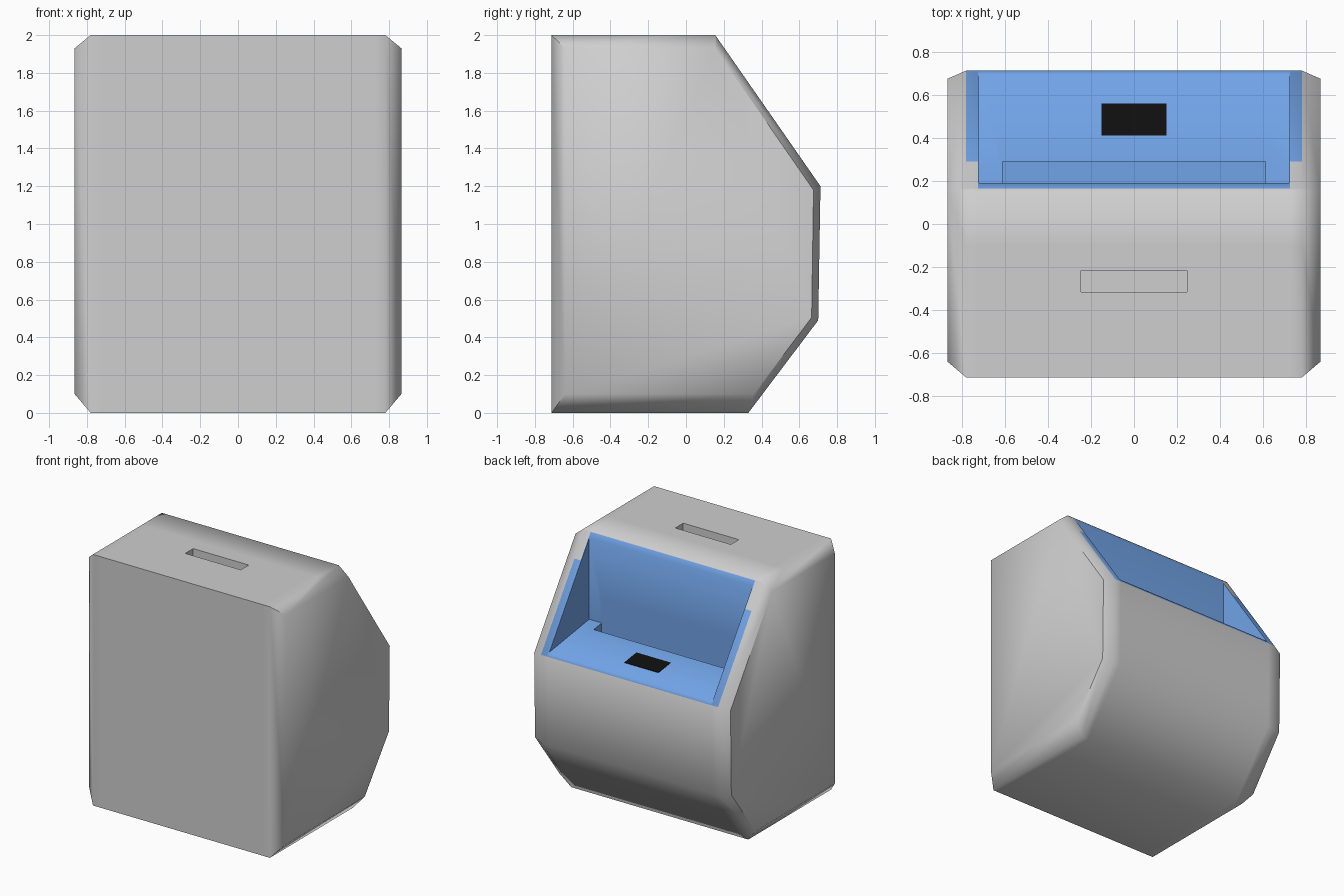
import bpy, bmesh, math
from mathutils import Vector

cube = bpy.data.objects.get("Cube")
if cube:
    bpy.data.objects.remove(cube, do_unlink=True)


def material(name, color):
    m = bpy.data.materials.new(name)
    m.use_nodes = True
    m.diffuse_color = (*color, 1)
    m.node_tree.nodes["Principled BSDF"].inputs["Base Color"].default_value = (*color, 1)
    return m


grey = material("light grey", (0.62, 0.62, 0.62))
blue = material("tray blue", (0.165, 0.37, 0.80))
black = material("sensor black", (0.005, 0.005, 0.005))


def loft(name, sections, mats):
    """Skin (x, side profile) sections into a closed solid."""
    bm = bmesh.new()
    rings = [[bm.verts.new((x, y, z)) for y, z in prof] for x, prof in sections]
    for a, b in zip(rings, rings[1:]):
        for i in range(len(a)):
            j = (i + 1) % len(a)
            bm.faces.new((a[i], a[j], b[j], b[i]))
    bm.faces.new(rings[0])
    bm.faces.new(rings[-1])
    bmesh.ops.recalc_face_normals(bm, faces=bm.faces)
    me = bpy.data.meshes.new(name)
    bm.to_mesh(me)
    bm.free()
    ob = bpy.data.objects.new(name, me)
    bpy.context.collection.objects.link(ob)
    for m in mats:
        me.materials.append(m)
    return ob


def prism(name, half_width, profile, mats=()):
    return loft(name, [(-half_width, profile), (half_width, profile)], mats)


def box_profile(y0, y1, z0, z1):
    return [(y0, z0), (y1, z0), (y1, z1), (y0, z1)]


def floor_z(y):
    return 1.30 - 0.142 * (y - 0.19)


def is_slope(n):
    return n.y > 0.5 and n.z > 0.4 and abs(n.x) < 0.1


# Body: side profile with chamfered flanks
outer = [(-.712, 0), (.33, 0), (.70, .49), (.712, 1.2), (.155, 2), (-.712, 2)]
inner = [(-.64, .1), (.36, .1), (.665, .505), (.675, 1.18), (.155, 1.93), (-.64, 1.93)]
body = loft("body", [(-.865, inner), (-.78, outer), (.78, outer), (.865, inner)], [grey, blue])


# Split lines that hold the flat panels and bound the blue rim
def split(bm, co, normal, test):
    faces = [f for f in bm.faces if test(f)]
    geom = set(faces)
    for f in faces:
        geom.update(f.edges, f.verts)
    bmesh.ops.bisect_plane(bm, geom=list(geom), plane_co=co, plane_no=normal)


bm = bmesh.new()
bm.from_mesh(body.data)
for side in (-1, 1):
    split(bm, (side * .725, 0, 0), (1, 0, 0), lambda f: abs(f.normal.x) < 0.1)
for y in (.165, .29):
    split(bm, (0, y, 0), (0, 1, 0), lambda f: is_slope(f.normal))
split(bm, (0, -.1, 0), (0, 1, 0), lambda f: f.normal.z > 0.99)
bm.to_mesh(body.data)
bm.free()

# Tray cavity, dispensing gap in its floor, and refill slot on top
cutters = [
    prism("tray_cutter", .72, [(.19, floor_z(.19)), (.9, floor_z(.9)), (.9, 2.3), (.19, 2.3)]),
    prism("gap_cutter", .61, box_profile(.19, .29, 1.1, 1.5)),
    prism("slot_cutter", .245, box_profile(-.315, -.215, 1.88, 2.2)),
]
bpy.context.view_layer.objects.active = body
for cutter in cutters:
    mod = body.modifiers.new("cut", 'BOOLEAN')
    mod.operation = 'DIFFERENCE'
    mod.solver = 'EXACT'
    mod.object = cutter
    bpy.ops.object.modifier_apply(modifier=mod.name)
    bpy.data.objects.remove(cutter, do_unlink=True)

# Blue on the tray interior and on the rim painted around its opening
slope_dir = Vector((0, .8, .557)).normalized()
edge_point = Vector((0, .712, 1.2))
for p in body.data.polygons:
    c = p.center
    depth = (c - edge_point).dot(slope_dir)
    rim = is_slope(p.normal) and abs(depth) < .005 and c.y > .165 and (
        abs(c.x) < .726 or (abs(c.x) < .78 and c.y > .29))
    inside = depth < -.005 and abs(c.x) < .721 and .185 < c.y < .695 and 1.05 < c.z < 1.97
    p.material_index = 1 if rim or inside else 0

# Sensor plate on the tray floor
plate = [(.41, floor_z(.41) - .003), (.56, floor_z(.56) - .003),
         (.56, floor_z(.56) + .004), (.41, floor_z(.41) + .004)]
prism("sensor_plate", .15, plate, [black])

# Soft shading over the chamfers, crisp cut edges
bpy.ops.object.select_all(action='DESELECT')
body.select_set(True)
bpy.context.view_layer.objects.active = body
bpy.ops.object.shade_smooth_by_angle(angle=math.radians(60))
